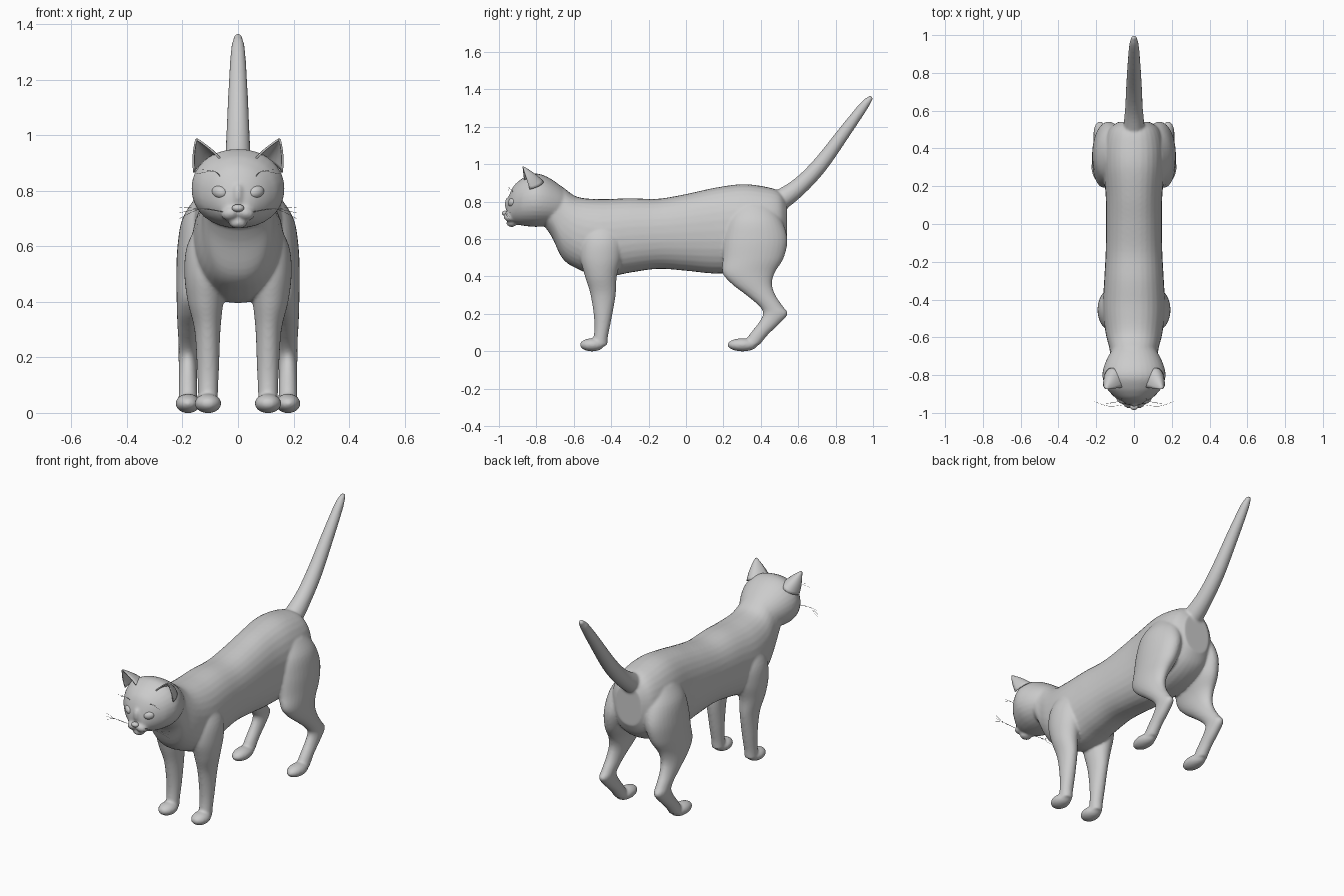
import bpy, bmesh
from math import sin, cos, pi, copysign
from mathutils import Vector, Matrix, Euler

if "Cube" in bpy.data.objects:
    bpy.data.objects.remove(bpy.data.objects["Cube"])


def spline(rows, k=5):
    """Catmull-Rom interpolation of rows of numbers."""
    pts = [rows[0]] + list(rows) + [rows[-1]]
    out = []
    for a, b, c, d in zip(pts, pts[1:], pts[2:], pts[3:]):
        for i in range(k):
            t = i / k
            out.append([0.5 * (2 * q + (r - p) * t + (2 * p - 5 * q + 4 * r - s) * t * t
                               + (3 * q - p - 3 * r + s) * t ** 3)
                        for p, q, r, s in zip(a, b, c, d)])
    return out + [list(rows[-1])]


def loft(bm, rings, power=2.0, n=32):
    """Skin superellipse rings given as (centre, u axis, v axis)."""
    loops = []
    for c, u, v in rings:
        loop = []
        for i in range(n):
            a = 2 * pi * i / n
            e = 2 / power
            loop.append(bm.verts.new(c + u * copysign(abs(cos(a)) ** e, cos(a))
                                     + v * copysign(abs(sin(a)) ** e, sin(a))))
        loops.append(loop)
    for a, b in zip(loops, loops[1:]):
        for i in range(n):
            bm.faces.new((a[i], a[(i + 1) % n], b[(i + 1) % n], b[i]))
    bm.faces.new(loops[0])
    bm.faces.new(loops[-1])


def long_loft(bm, rows, power):
    """Rows: y, top z, bottom z, half width."""
    loft(bm, [(Vector((0, y, (t + b) / 2)), Vector((w, 0, 0)), Vector((0, 0, (t - b) / 2)))
              for y, t, b, w in spline(rows)], power)


def leg_loft(bm, rows, side):
    """Rows: z, x, y, half width, half depth."""
    loft(bm, [(Vector((side * x, y, z)), Vector((hx, 0, 0)), Vector((0, hy, 0)))
              for z, x, y, hx, hy in spline(rows)])


def ball(bm, loc, size, rot=(0, 0, 0)):
    m = Matrix.LocRotScale(Vector(loc), Euler(rot), Vector(size))
    bmesh.ops.create_uvsphere(bm, u_segments=32, v_segments=20, radius=1, matrix=m)


def finish(bm, name):
    bmesh.ops.recalc_face_normals(bm, faces=bm.faces[:])
    for f in bm.faces:
        f.smooth = True
    me = bpy.data.meshes.new(name)
    bm.to_mesh(me)
    bm.free()
    ob = bpy.data.objects.new(name, me)
    bpy.context.collection.objects.link(ob)
    return ob


# Torso and neck
bm = bmesh.new()
long_loft(bm, [(-.79, .92, .71, .11), (-.72, .91, .615, .125), (-.66, .878, .495, .13),
               (-.58, .825, .44, .15), (-.45, .813, .395, .165), (-.3, .818, .42, .158),
               (-.15, .815, .44, .15), (0, .84, .43, .148), (.15, .873, .415, .15),
               (.3, .893, .42, .163), (.42, .88, .45, .16), (.5, .855, .5, .135),
               (.54, .8, .57, .085)], 2.25)

# Head
long_loft(bm, [(-.957, .79, .71, .035), (-.945, .835, .695, .062), (-.925, .878, .685, .092),
               (-.9, .905, .677, .12), (-.865, .93, .67, .147), (-.81, .95, .665, .167),
               (-.75, .936, .668, .158), (-.68, .892, .68, .125), (-.62, .84, .7, .08)], 2.1)
ball(bm, (0, -.93, .77), (.026, .036, .06), (.3, 0, 0))
ball(bm, (0, -.932, .684), (.034, .028, .02))

# Legs, paws and muzzle, on both sides
FRONT = [(.7, .085, -.45, .05, .08), (.6, .108, -.45, .076, .11), (.5, .118, -.455, .075, .11),
         (.4, .117, -.455, .064, .085), (.3, .11, -.443, .047, .067), (.17, .108, -.445, .04, .046),
         (.08, .108, -.455, .036, .038), (.03, .108, -.465, .036, .045)]
HIND = [(.78, .09, .36, .06, .1), (.7, .115, .367, .085, .145), (.6, .133, .372, .085, .17),
        (.5, .148, .36, .074, .163), (.42, .163, .335, .058, .14), (.36, .17, .352, .05, .108),
        (.3, .175, .4, .042, .078), (.24, .178, .455, .036, .063), (.2, .18, .478, .034, .066),
        (.15, .18, .445, .033, .058), (.09, .18, .39, .033, .05), (.035, .18, .35, .035, .045)]
for s in (-1, 1):
    leg_loft(bm, FRONT, s)
    leg_loft(bm, HIND, s)
    ball(bm, (s * .108, -.502, .034), (.048, .065, .035))
    ball(bm, (s * .18, .302, .034), (.045, .08, .035))
    ball(bm, (s * .028, -.945, .718), (.034, .03, .025), (0, s * .25, s * .5))

# Tail
tail = spline([(.42, .77, .06), (.5, .805, .057), (.61, .885, .047), (.72, 1.0, .042),
               (.85, 1.175, .034), (.95, 1.31, .025), (.985, 1.352, .014)])
rings = []
for i, (y, z, r) in enumerate(tail):
    p, q = tail[max(i - 1, 0)], tail[min(i + 1, len(tail) - 1)]
    t = Vector((0, q[0] - p[0], q[1] - p[1])).normalized()
    rings.append((Vector((0, y, z)), Vector((r, 0, 0)), Vector((0, -t.z, t.y)) * r))
loft(bm, rings)
ball(bm, (0, .984, 1.35), (.016, .016, .016))

# Fuse the body into one smooth skin
body = finish(bm, "body")
mod = body.modifiers.new("fuse", 'REMESH')
mod.mode = 'VOXEL'
mod.voxel_size = .007
mod.use_smooth_shade = True
mod = body.modifiers.new("soften", 'SMOOTH')
mod.factor = .5
mod.iterations = 6

# Nose
bm = bmesh.new()
ball(bm, (0, -.967, .737), (.022, .018, .014))
finish(bm, "nose")

for s, side in ((-1, "right"), (1, "left")):
    # Eye
    bm = bmesh.new()
    ball(bm, (s * .066, -.928, .795), (.031, .021, .023), (0, -s * .25, s * .6))
    finish(bm, side + "_eye")

    # Ear: a cupped shell open to the front
    bm = bmesh.new()
    inner, outer = Vector((.06, -.865, .91)), Vector((.158, -.835, .865))
    tip, back = Vector((.15, -.874, .987)), Vector((.0, .085, .02))
    rows, n = 8, 12
    grid = []
    for j in range(rows + 1):
        t = j / rows * .97
        row = []
        for i in range(n + 1):
            a = pi * i / n
            p = (inner + outer) / 2 + (inner - outer) / 2 * cos(a) + back * sin(a)
            p = p.lerp(tip, t)
            p += Vector((cos(a) * -.006, sin(a) * .008, 0)) * sin(pi * t)
            row.append(bm.verts.new((s * p.x, p.y, p.z)))
        grid.append(row)
    for a, b in zip(grid, grid[1:]):
        for i in range(n):
            bm.faces.new((a[i], a[i + 1], b[i + 1], b[i]))
    ear = finish(bm, side + "_ear")
    mod = ear.modifiers.new("thickness", 'SOLIDIFY')
    mod.thickness = .007
    mod.offset = 0

    # Whiskers on cheek and brow
    cu = bpy.data.curves.new(side + "_whiskers", 'CURVE')
    cu.dimensions = '3D'
    cu.bevel_depth = .0007
    cu.bevel_resolution = 0
    paths = [((.045, -.955, .722), (.13, -.965, .735), (.21, -.94, .70 + .02 * k)) for k in range(3)]
    paths += [((.06, -.92, .845), (.085, -.94, .87), (.13 + .02 * k, -.95, .875 - .015 * k)) for k in range(2)]
    for path in paths:
        sp = cu.splines.new('POLY')
        pts = spline(path, 4)
        sp.points.add(len(pts) - 1)
        for pt, (x, y, z) in zip(sp.points, pts):
            pt.co = (s * x, y, z, 1)
    bpy.context.collection.objects.link(bpy.data.objects.new(side + "_whiskers", cu))
